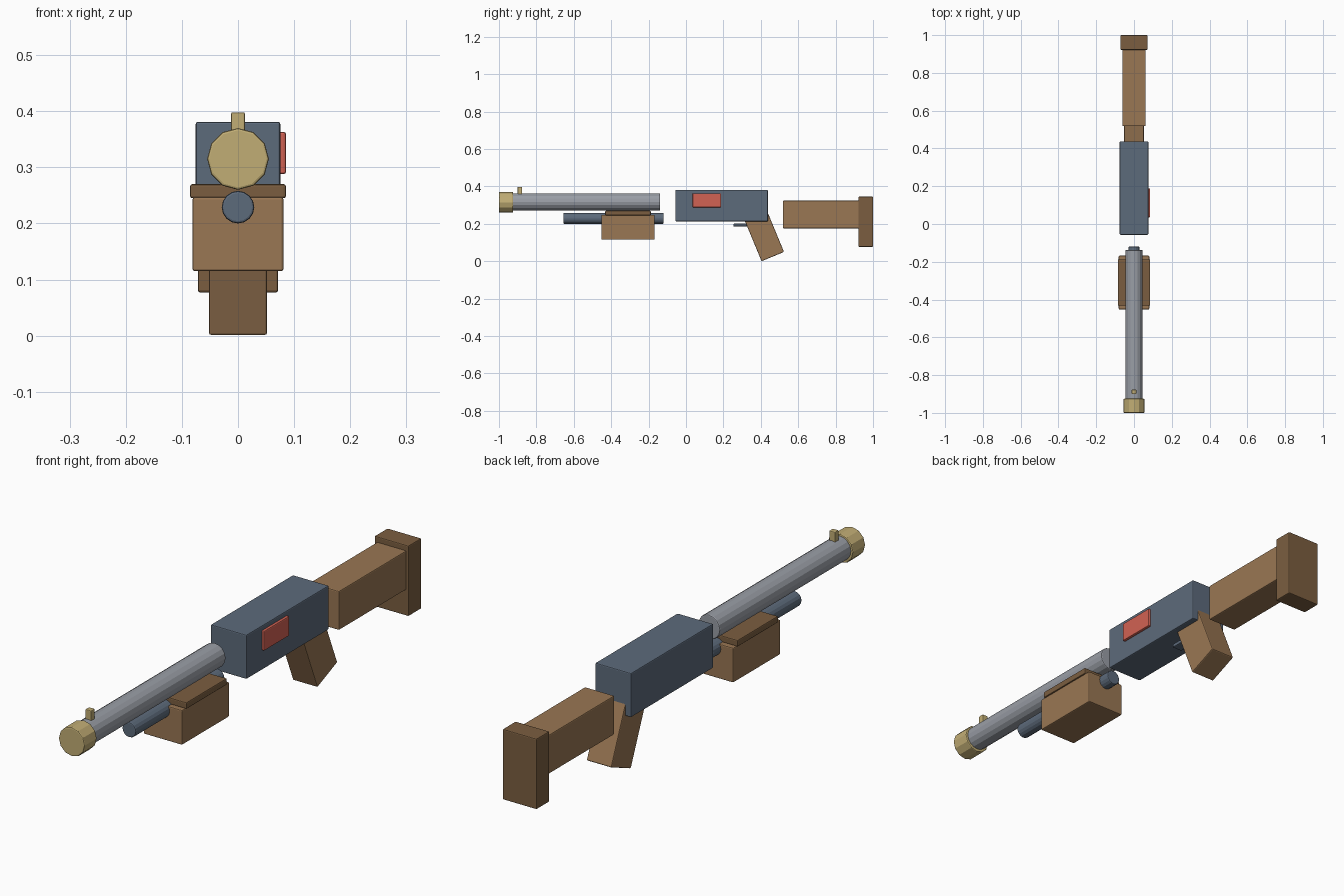
import bpy, math
from mathutils import Matrix, Vector

if "Cube" in bpy.data.objects:
    bpy.data.objects.remove(bpy.data.objects["Cube"])


def material(name, rgb):
    m = bpy.data.materials.new(name)
    m.diffuse_color = [(c / 255) ** 2.2 for c in rgb] + [1]
    m.use_nodes = True
    m.node_tree.nodes["Principled BSDF"].inputs["Base Color"].default_value = m.diffuse_color
    return m


WOOD = material("wood", (152, 118, 84))
DARK_WOOD = material("dark_wood", (122, 94, 66))
STEEL = material("blue_steel", (93, 106, 122))
BARREL = material("barrel_grey", (152, 156, 164))
BRASS = material("brass", (192, 172, 116))
RED = material("red", (208, 98, 84))


def finish(name, mat, bevel):
    o = bpy.context.object
    o.name = name
    o.data.materials.append(mat)
    b = o.modifiers.new("edge", 'BEVEL')
    b.width = bevel
    b.segments = 2
    b.limit_method = 'ANGLE'
    b.angle_limit = math.radians(40)
    return o


def box(name, mat, x, y, z, bevel=0.004):
    """Bevelled box from (min, max) ranges."""
    bpy.ops.mesh.primitive_cube_add(size=1)
    o = finish(name, mat, bevel)
    o.data.transform(Matrix.Diagonal((x[1] - x[0], y[1] - y[0], z[1] - z[0], 1)))
    o.location = [(r[0] + r[1]) / 2 for r in (x, y, z)]
    return o


def tube(name, mat, radius, y, z, sides=12):
    """Faceted cylinder lying along y."""
    bpy.ops.mesh.primitive_cylinder_add(vertices=sides, radius=radius, depth=y[1] - y[0],
                                        location=(0, (y[0] + y[1]) / 2, z),
                                        rotation=(math.pi / 2, 0, 0))
    return finish(name, mat, 0.004)


# Barrel group
tube("barrel", BARREL, 0.046, (-0.94, -0.138), 0.317, 16)
tube("muzzle", BRASS, 0.055, (-1.0, -0.925), 0.315)
tube("magazine_tube", STEEL, 0.029, (-0.655, -0.12), 0.229, 16)
box("front_sight", BRASS, (-0.0125, 0.0125), (-0.90, -0.877), (0.355, 0.398), 0.003)

# Pump grip
box("pump", WOOD, (-0.081, 0.081), (-0.452, -0.168), (0.115, 0.247))
box("pump_cap", DARK_WOOD, (-0.0855, 0.0855), (-0.432, -0.188), (0.245, 0.27))

# Receiver with side port on the right only
box("receiver", STEEL, (-0.0755, 0.0755), (-0.057, 0.438), (0.213, 0.381))
box("ejection_port", RED, (0.065, 0.0855), (0.035, 0.188), (0.288, 0.363))
box("trigger_guard", STEEL, (-0.022, 0.022), (0.253, 0.37), (0.186, 0.201))

# Raked pistol grip, placed from its lower front corner
tilt = math.radians(22.5)
grip = box("grip", WOOD, (-0.052, 0.052), (-0.065, 0.065), (-0.135, 0.135))
rot = Matrix.Rotation(tilt, 4, 'X')
grip.rotation_euler = (tilt, 0, 0)
grip.location = Vector((0, 0.404, 0.0)) - rot @ Vector((0, -0.065, -0.135))

# Stock
box("stock", WOOD, (-0.062, 0.062), (0.518, 0.93), (0.176, 0.324))
box("butt_plate", DARK_WOOD, (-0.0715, 0.0715), (0.922, 1.0), (0.077, 0.345))
